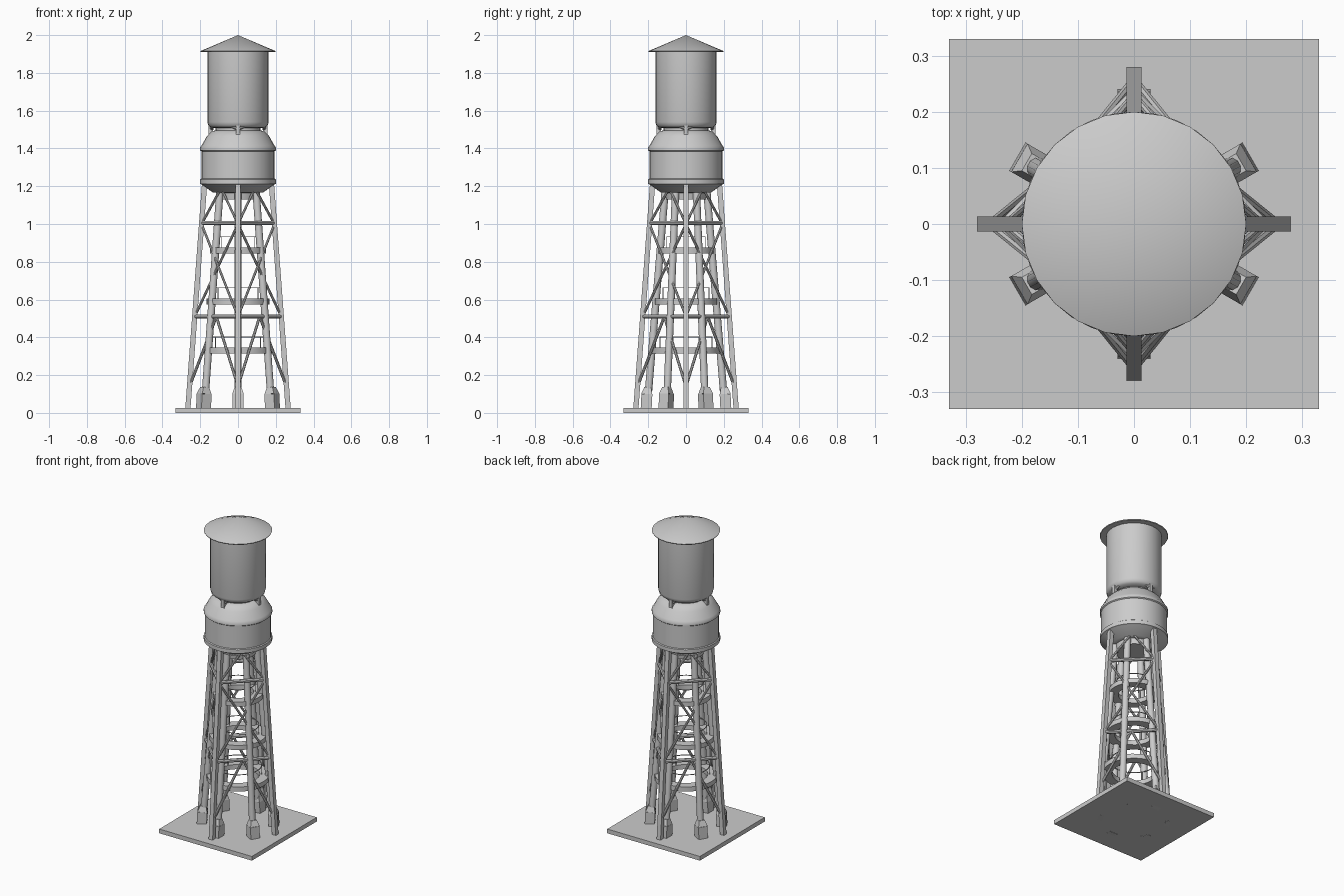
import bpy, bmesh
from math import sin, cos, pi, radians
from mathutils import Vector, Matrix

if "Cube" in bpy.data.objects:
    bpy.data.objects.remove(bpy.data.objects["Cube"])


def finish(name, bm, smooth=True):
    bmesh.ops.recalc_face_normals(bm, faces=bm.faces)
    me = bpy.data.meshes.new(name)
    bm.to_mesh(me)
    bm.free()
    ob = bpy.data.objects.new(name, me)
    bpy.context.collection.objects.link(ob)
    if smooth:
        bpy.ops.object.select_all(action='DESELECT')
        ob.select_set(True)
        bpy.context.view_layer.objects.active = ob
        bpy.ops.object.shade_smooth_by_angle(angle=radians(35))
    return ob


def polar(r, a, z):
    return Vector((r * cos(a), r * sin(a), z))


def beam(bm, a, b, r, sides=8, r2=None, up=None):
    """Straight tapered bar from a to b; four sides gives a square section."""
    d = (b - a).normalized()
    side = d.cross(up or Vector((0, 0, 1))).normalized()
    other = side.cross(d)
    rings = []
    for p, rad in ((a, r), (b, r if r2 is None else r2)):
        rings.append([bm.verts.new(p + rad * (side * cos(t) + other * sin(t)))
                      for t in [2 * pi * (i + 0.5) / sides for i in range(sides)]])
    for i in range(sides):
        j = (i + 1) % sides
        bm.faces.new((rings[0][i], rings[0][j], rings[1][j], rings[1][i]))
    bm.faces.new(rings[0])
    bm.faces.new(rings[1])


def lathe(name, profile, n=32, closed=False):
    bm = bmesh.new()
    pts = [bm.verts.new((r, 0, z)) for r, z in profile]
    edges = [bm.edges.new((pts[i], pts[i + 1])) for i in range(len(pts) - 1)]
    if closed:
        edges.append(bm.edges.new((pts[-1], pts[0])))
    bmesh.ops.spin(bm, geom=pts + edges, cent=(0, 0, 0), axis=(0, 0, 1),
                   angle=2 * pi, steps=n, use_duplicate=False)
    bmesh.ops.remove_doubles(bm, verts=bm.verts, dist=1e-5)
    return finish(name, bm)


# base plate
bm = bmesh.new()
bmesh.ops.create_cube(bm, size=1, matrix=Matrix.Translation((0, 0, 0.0135)) @ Matrix.Diagonal((0.66, 0.66, 0.027, 1)))
finish("base_plate", bm, False)

QUAD = [i * pi / 2 for i in range(4)]
HEX = [radians(30 + 60 * i) for i in range(6)]


def outer_r(z):
    return 0.267 - 0.089 * z / 1.2


def inner_r(z):
    return 0.208 - 0.098 * z / 1.18


# four square outer legs
bm = bmesh.new()
for a in QUAD:
    beam(bm, polar(outer_r(0.02), a, 0.02), polar(outer_r(1.22), a, 1.22), 0.0195, 4,
         up=polar(1, a, 0))
finish("outer_legs", bm, False)

# horizontal struts and diagonal braces on each face of the tower
struts, braces = bmesh.new(), bmesh.new()
for a in QUAD:
    b = a + pi / 2

    def pt(ang, z):
        return polar(outer_r(z), ang, z)

    for z in (0.51, 1.005):
        beam(struts, pt(a, z), pt(b, z), 0.011)
    beam(braces, pt(a, 0.51), pt(b, 1.0), 0.007)
    beam(braces, pt(b, 0.51), pt(a, 1.0), 0.007)
    low = (pt(a, 0.51) + pt(b, 0.51)) / 2
    top = (pt(a, 1.19) + pt(b, 1.19)) / 2
    for c in (a, b):
        beam(braces, low, pt(c, 0.14), 0.008)
        beam(braces, top, pt(c, 1.0), 0.007)
finish("horizontal_struts", struts)
finish("diagonal_braces", braces)

# six round inner columns with tapered footings
cols, feet = bmesh.new(), bmesh.new()
for a in HEX:
    beam(cols, polar(inner_r(0.05), a, 0.05), polar(inner_r(1.19), a, 1.19), 0.02, 12)
    u = polar(1, a, 0)
    beam(feet, polar(0.212, a, 0), polar(0.207, a, 0.1), 0.041, 4, 0.041, up=u)
    beam(feet, polar(0.207, a, 0.1), polar(0.203, a, 0.135), 0.041, 4, 0.025, up=u)
finish("inner_columns", cols)
finish("column_footings", feet, False)

# ring walkways with thin handrails
for k, (z, r) in enumerate(((0.33, 0.183), (0.59, 0.167), (0.86, 0.147))):
    lathe(f"walkway_{k+1}", [(r - 0.055, z - 0.015), (r, z - 0.015),
                             (r, z + 0.015), (r - 0.055, z + 0.015)], 32, True)
    q = r - 0.045
    lathe(f"handrail_{k+1}", [(q - .002, z + .07), (q + .002, z + .07),
                              (q + .002, z + .074), (q - .002, z + .074)], 32, True)
    bm = bmesh.new()
    for a in HEX:
        beam(bm, polar(q, a, z), polar(q, a, z + 0.072), 0.002, 6, up=Vector((1, 0, 0)))
    finish(f"rail_posts_{k+1}", bm)

# lower tank with hoops and domed shoulder
lathe("lower_tank", [(0, 1.13), (0.105, 1.13), (0.11, 1.165), (0.135, 1.168), (0.19, 1.208),
                     (0.2, 1.212), (0.2, 1.236), (0.194, 1.24), (0.194, 1.385), (0.2, 1.39),
                     (0.2, 1.405), (0.193, 1.415), (0.165, 1.465), (0.142, 1.488),
                     (0.12, 1.496), (0, 1.5)])

# neck and upper tank
lathe("neck", [(0.118, 1.48), (0.118, 1.52)])
lathe("upper_tank", [(0, 1.505), (0.12, 1.507), (0.145, 1.512), (0.157, 1.522),
                     (0.162, 1.54), (0.162, 1.915)])

# conical roof with overhanging eave
lathe("roof", [(0, 1.91), (0.198, 1.91), (0.2, 1.915), (0, 2.0)], 24)

# four brackets holding the upper tank
bm = bmesh.new()
for a in QUAD:
    u = polar(1, a, 0)
    beam(bm, polar(0.145, a, 1.46), polar(0.145, a, 1.53), 0.016, 4, up=u)
    t = Vector((-sin(a), cos(a), 0))
    for s in (-1, 1):
        beam(bm, polar(0.14, a, 1.505), polar(0.138, a, 1.515) + t * 0.035 * s, 0.012, 8, 0.005)
finish("tank_brackets", bm)
